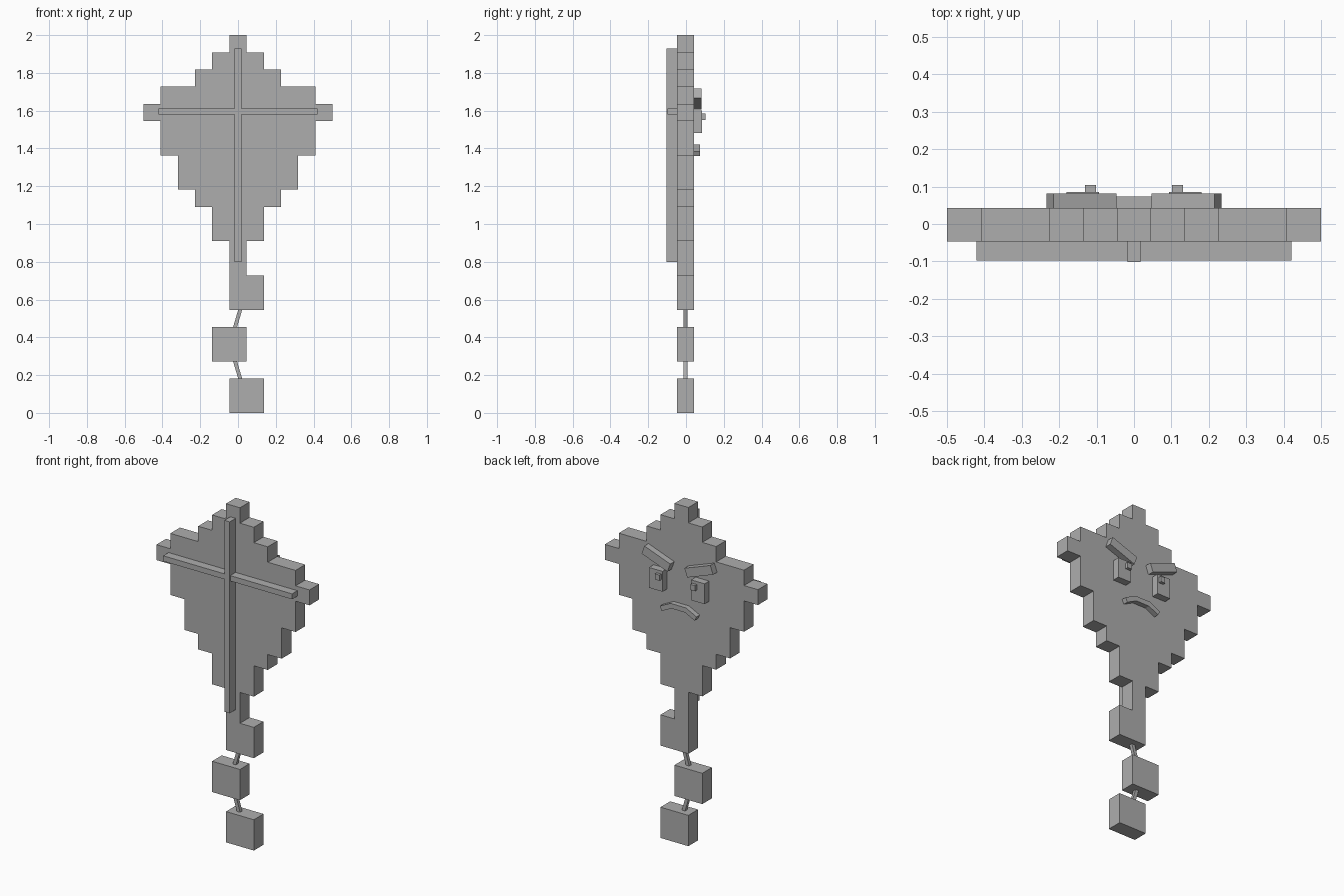
import bpy, bmesh, math
from mathutils import Vector, Matrix

if "Cube" in bpy.data.objects:
    bpy.data.objects.remove(bpy.data.objects["Cube"])

grey = bpy.data.materials.new("plain_grey")
grey.diffuse_color = (0.42, 0.42, 0.42, 1)
grey.use_nodes = True
grey.node_tree.nodes["Principled BSDF"].inputs["Base Color"].default_value = grey.diffuse_color


def plate(name, points, y0, y1):
    """Extrude an x-z outline from y0 to y1."""
    bm = bmesh.new()
    face = bm.faces.new([bm.verts.new((x, y0, z)) for x, z in points])
    ext = bmesh.ops.extrude_face_region(bm, geom=[face])
    moved = [v for v in ext["geom"] if isinstance(v, bmesh.types.BMVert)]
    bmesh.ops.translate(bm, verts=moved, vec=(0, y1 - y0, 0))
    bmesh.ops.recalc_face_normals(bm, faces=bm.faces[:])
    mesh = bpy.data.meshes.new(name)
    bm.to_mesh(mesh)
    bm.free()
    mesh.materials.append(grey)
    obj = bpy.data.objects.new(name, mesh)
    bpy.context.collection.objects.link(obj)
    return obj


def bar(name, x, z, width, height, y0, y1, angle=0):
    """Box centred at (x, z), turned in the x-z plane."""
    rot = Matrix.Rotation(math.radians(angle), 2)
    pts = []
    for sx, sz in ((-1, -1), (1, -1), (1, 1), (-1, 1)):
        p = rot @ Vector((sx * width / 2, sz * height / 2))
        pts.append((x + p.x, z + p.y))
    return plate(name, pts, y0, y1)


U = 1 / 11                 # grid step of the stepped outline
BACK, FRONT = 0.043, -0.047

# Stepped kite: (half width, top, bottom) in half steps and steps
rows = [(.5, 22, 21), (1.5, 21, 20), (2.5, 20, 19), (4.5, 19, 18),
        (5.5, 18, 17), (4.5, 17, 15), (3.5, 15, 13), (2.5, 13, 12),
        (1.5, 12, 10)]
right, left = [], []
for half, top, bottom in rows:
    right += [(half * U, top * U), (half * U, bottom * U)]
    left += [(-half * U, top * U), (-half * U, bottom * U)]
# Stem with the first tail block to one side
stem = [(.5 * U, 10 * U), (.5 * U, 8 * U), (1.5 * U, 8 * U),
        (1.5 * U, 6 * U), (-.5 * U, 6 * U), (-.5 * U, 10 * U)]
plate("kite_body", right + stem + left[::-1], FRONT, BACK)

# Loose tail blocks
bar("tail_block_upper", -.5 * U, 4 * U, 2 * U, 2 * U, FRONT, BACK)
bar("tail_block_lower", .5 * U, U, 2 * U, 2 * U, FRONT, BACK)

# Slanted strings between the tail blocks
for name, z_right, z_left in (("string_upper", 6 * U, 5 * U),
                              ("string_lower", 2 * U, 3 * U)):
    plate(name, [(.001, z_right), (.022, z_right),
                 (-.005, z_left), (-.026, z_left)], -.012, .008)

# Crossed spars on the front
bar("vertical_spar", 0, 1.365, .035, 1.13, -.102, FRONT)
bar("cross_spar", 0, 1.595, .842, .032, -.097, FRONT)

# Face on the back
for side, s in (("left", -1), ("right", 1)):
    bar(side + "_eye", s * .137, 1.542, .088, .12, BACK, .086)
    bar(side + "_pupil", s * .116, 1.568, .03, .033, .086, .104)
    bar(side + "_brow", s * .14, 1.662, .18, .053, BACK, .081, s * 20)

# Frowning mouth
arch = [(.05, 1.42), (.12, 1.385), (.107, 1.36), (.044, 1.391)]
plate("mouth", arch + [(-x, z) for x, z in arch[::-1]], BACK, .073)
